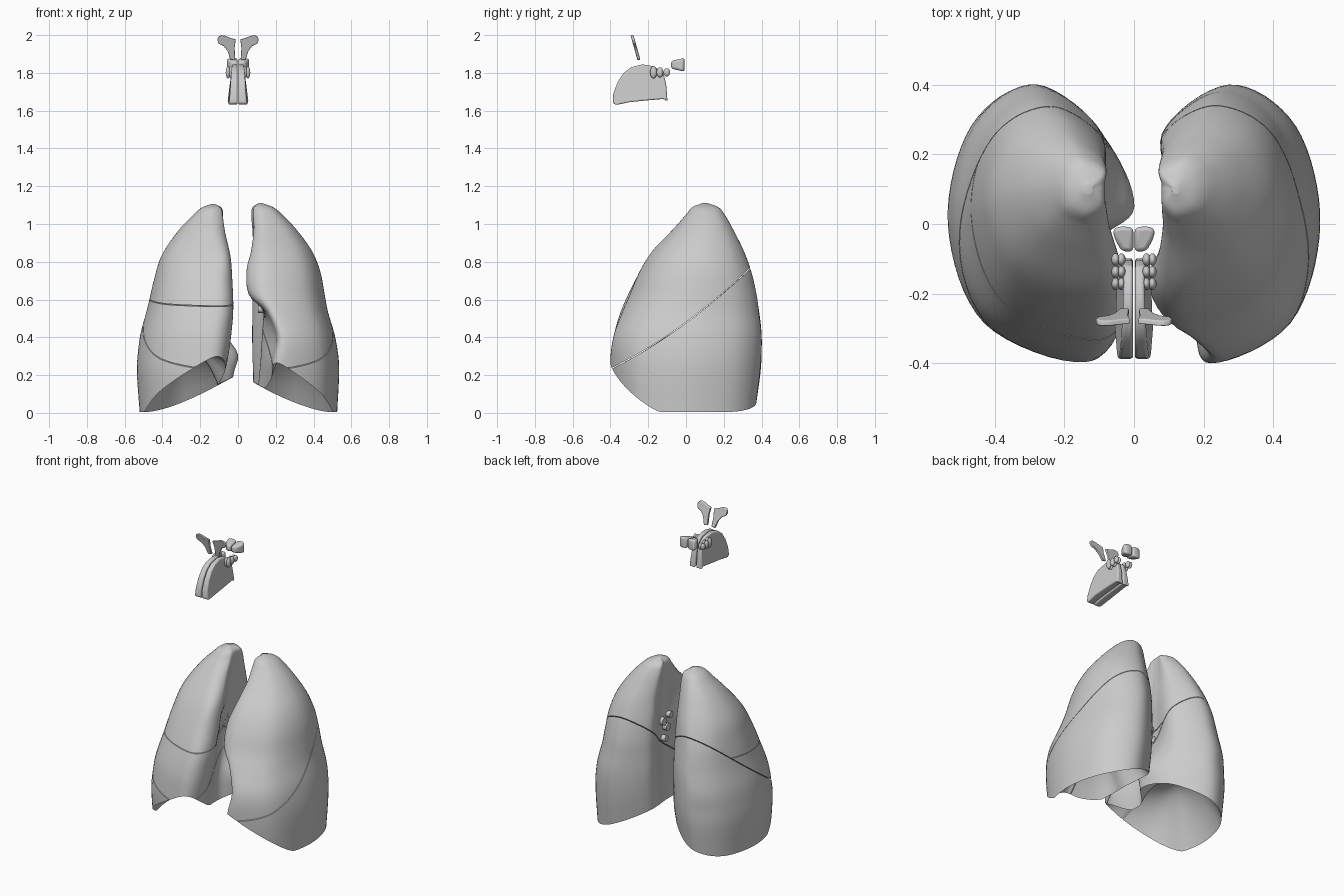
import bpy, bmesh, math
from mathutils import Vector

if "Cube" in bpy.data.objects:
    bpy.data.objects.remove(bpy.data.objects["Cube"])

# Lung sections: z, outer x, front y, front x, back y, back x, medial x at back / middle / front
LEFT = [
    (0.00, .525, -.37, .24, .365, .30, .10, .10, .21),
    (0.25, .535, -.40, .22, .395, .28, .085, .12, .17),
    (0.40, .515, -.385, .24, .40, .27, .08, .13, .19),
    (0.54, .475, -.335, .19, .385, .25, .08, .135, .14),
    (0.62, .46, -.30, .15, .375, .24, .08, .13, .06),
    (0.75, .435, -.245, .14, .345, .23, .08, .125, .045),
    (0.86, .39, -.175, .14, .305, .21, .085, .11, .07),
    (0.97, .31, -.07, .14, .25, .18, .08, .095, .085),
    (1.05, .235, .00, .13, .205, .15, .075, .08, .085),
    (1.09, .185, .035, .125, .17, .135, .08, .085, .09),
    (1.11, .13, .085, .12, .115, .12, .11, .11, .11)]
RIGHT = [
    (0.00, .52, -.37, .20, .365, .30, .12, .06, .15),
    (0.22, .535, -.40, .15, .395, .29, .09, .02, .07),
    (0.31, .53, -.395, .14, .40, .28, .09, .00, .05),
    (0.42, .515, -.38, .13, .40, .28, .09, .07, .035),
    (0.55, .48, -.34, .11, .385, .26, .09, .11, .025),
    (0.70, .445, -.27, .11, .355, .25, .09, .10, .03),
    (0.83, .405, -.195, .10, .315, .22, .09, .09, .04),
    (0.96, .32, -.08, .13, .255, .19, .09, .09, .07),
    (1.045, .24, .00, .14, .205, .16, .085, .085, .085),
    (1.085, .195, .035, .135, .17, .145, .09, .09, .095),
    (1.105, .145, .085, .13, .115, .13, .12, .12, .12)]


def lerp(a, b, t):
    return a + (b - a) * t


def section(rows, z):
    """Smoothly interpolated section parameters at height z."""
    i = 0
    while i < len(rows) - 2 and z > rows[i + 1][0]:
        i += 1
    a, b = rows[i], rows[i + 1]
    p, q = rows[max(i - 1, 0)], rows[min(i + 2, len(rows) - 1)]
    h = b[0] - a[0]
    t = min(max((z - a[0]) / h, 0), 1)
    out = []
    for k in range(1, 9):
        m0 = (b[k] - p[k]) / (b[0] - p[0]) * h
        m1 = (q[k] - a[k]) / (q[0] - a[0]) * h
        out.append((2*t**3 - 3*t*t + 1) * a[k] + (t**3 - 2*t*t + t) * m0
                   + (3*t*t - 2*t**3) * b[k] + (t**3 - t*t) * m1)
    return out


def outline(rows, z, sub=8):
    """Closed bean-shaped outline through nine control points."""
    xo, yf, xf, yb, xb, mb, mm, mf = section(rows, z)
    ym = lerp(yf, yb, .5)
    recess = max(mm, .105) if z < .75 else mm
    c = [Vector(v) for v in (
        (xf, yf), (lerp(xf, xo, .73), lerp(ym, yf, .71)), (xo, ym),
        (lerp(xb, xo, .73), lerp(ym, yb, .71)), (xb, yb),
        (mb, lerp(yf, yb, .82)), (mm, lerp(yf, yb, .56)),
        (recess, lerp(yf, yb, .42)), (mf, lerp(yf, yb, .15)))]
    n = len(c)
    pts = []
    for i in range(n):
        p0, p1, p2, p3 = (c[(i + j) % n] for j in (-1, 0, 1, 2))
        for s in range(sub):
            t = s / sub
            pts.append(.5 * (2*p1 + (p2 - p0)*t + (2*p0 - 5*p1 + 4*p2 - p3)*t*t
                             + (3*p1 - p0 - 3*p2 + p3)*t**3))
    return pts


def rim_height(p):
    f = min(max((-.14 - p.y) / .26, 0), 1)
    m = min(max((.50 - p.x) / .42, 0), 1.25)
    return min(.004 + .19 * f**1.3 + .16 * m**1.6, .30)


def lung_mesh(rows, side):
    bm = bmesh.new()
    rims = [rim_height(p) for p in outline(rows, .12)]
    n, top = len(rims), rows[-1][0]
    rings = []
    # domed hollow base, from its centre to the rim
    base = []
    for i, r in enumerate(rims):
        base.append(outline(rows, r)[i].to_3d() + Vector((0, 0, r)))
    for k in range(1, 12):
        s = k / 12
        rings.append([Vector((lerp(.29, p.x, s), lerp(0, p.y, s),
                              lerp(.34, p.z, s**2.4))) for p in base])
    # outer wall up to the apex
    for k in range(51):
        t = math.sin(k / 50 * math.pi / 2)
        ring = []
        for i, r in enumerate(rims):
            z = lerp(r, top, t)
            ring.append(outline(rows, z)[i].to_3d() + Vector((0, 0, z)))
        rings.append(ring)
    vs = [[bm.verts.new((p.x * side, p.y, p.z)) for p in ring] for ring in rings]
    for a, b in zip(vs, vs[1:]):
        for i in range(n):
            j = (i + 1) % n
            bm.faces.new((a[i], a[j], b[j], b[i]))
    bm.faces.new(vs[0])
    bm.faces.new(vs[-1])
    bmesh.ops.recalc_face_normals(bm, faces=bm.faces)
    return bm


def smooth(ob, angle=40):
    bpy.ops.object.select_all(action='DESELECT')
    ob.select_set(True)
    bpy.context.view_layer.objects.active = ob
    bpy.ops.object.shade_smooth_by_angle(angle=math.radians(angle))


def finish(bm, name, angle=40):
    me = bpy.data.meshes.new(name)
    bmesh.ops.recalc_face_normals(bm, faces=bm.faces)
    bm.to_mesh(me)
    bm.free()
    ob = bpy.data.objects.new(name, me)
    bpy.context.collection.objects.link(ob)
    smooth(ob, angle)
    return ob


def cut(bm, co, no, keep, curved):
    """Keep one side of a fissure and close the cut."""
    def bend(v):
        return .045 * (1 - ((v.co.y + .02) / .38) ** 2) if curved else 0
    for v in bm.verts:
        v.co.z += bend(v)
    no = Vector(no).normalized() * keep
    bmesh.ops.bisect_plane(bm, geom=bm.verts[:] + bm.edges[:] + bm.faces[:],
                           plane_co=Vector(co) + no * .002, plane_no=no, clear_inner=True)
    bmesh.ops.holes_fill(bm, edges=[e for e in bm.edges if e.is_boundary], sides=0)
    bmesh.ops.triangulate(bm, faces=[f for f in bm.faces if len(f.verts) > 20])
    for v in bm.verts:
        v.co.z -= bend(v)


OBLIQUE = ((0, -.39, .24), (0, -.726, 1), True)
LEVEL = ((0, -.33, .565), (0, -.10, 1), False)


def lobe(name, rows, side, *cuts):
    bm = lung_mesh(rows, side)
    for (co, no, curved), keep in cuts:
        cut(bm, co, no, keep, curved)
    finish(bm, name)


# Lung lobes
lobe("left_upper_lobe", LEFT, 1, (OBLIQUE, 1))
lobe("left_lower_lobe", LEFT, 1, (OBLIQUE, -1))
lobe("right_upper_lobe", RIGHT, -1, (OBLIQUE, 1), (LEVEL, 1))
lobe("right_middle_lobe", RIGHT, -1, (OBLIQUE, 1), (LEVEL, -1))
lobe("right_lower_lobe", RIGHT, -1, (OBLIQUE, -1))


def mirror(ob):
    ob.modifiers.new("mirror", 'MIRROR')


def slab(name, pts, place, bevel=.004):
    """Profile with two faces, placed in space by place(u, v, side), mirrored in x."""
    bm = bmesh.new()
    a, b = ([bm.verts.new(place(u, v, s)) for u, v in pts] for s in (0, 1))
    bm.faces.new(a)
    bm.faces.new(b)
    for i in range(len(pts)):
        j = (i + 1) % len(pts)
        bm.faces.new((a[i], a[j], b[j], b[i]))
    ob = finish(bm, name, 50)
    bv = ob.modifiers.new("round", 'BEVEL')
    bv.width, bv.segments = bevel, 3
    mirror(ob)


# Frontal sinuses: thin leaning wings
slab("frontal_sinus",
     [(.012, 1.978), (.04, 1.985), (.065, 1.996), (.088, 2.0), (.104, 1.992), (.11, 1.975),
      (.102, 1.955), (.075, 1.942), (.055, 1.915), (.040, 1.868), (.014, 1.872), (.018, 1.93)],
     lambda x, z, s: (x, -.286 + (2 - z) * .28 + (s - .5) * .016, z))


def nasal(y, z, s):
    width = .054 - .024 * (z - 1.63) / .21 - .05 * max(y + .26, 0) - .2 * max(-.34 - y, 0)
    return (.003 + s * width, y, z)


# Nasal cavity halves: wide below, narrow above and behind
slab("nasal_cavity",
     [(-.388, 1.64), (-.385, 1.69), (-.36, 1.755), (-.33, 1.80), (-.29, 1.83), (-.23, 1.845),
      (-.17, 1.835), (-.12, 1.80), (-.105, 1.74), (-.098, 1.65), (-.12, 1.662),
      (-.20, 1.655), (-.30, 1.645), (-.37, 1.63)], nasal, .008)

# Sphenoid sinuses: wider at the back
slab("sphenoid_sinus",
     [(.002, -.010), (.04, -.006), (.062, -.016), (.054, -.045), (.036, -.078), (.002, -.08)],
     lambda x, y, s: (x, y, 1.843 + (s - .5) * (.04 + .45 * (y + .08))), .014)

# Ethmoid air cells: two rows of three small beads
for x in (.036, .053):
    for i, y in enumerate((-.172, -.138, -.102)):
        bm = bmesh.new()
        bmesh.ops.create_uvsphere(bm, u_segments=16, v_segments=10, radius=1)
        for v in bm.verts:
            v.co = Vector((v.co.x * .012, v.co.y * .018, v.co.z * (.032 - .005 * i)))
            v.co += Vector((x, y, 1.803))
        mirror(finish(bm, "ethmoid_cell"))

# Openings of the airways and vessels on the medial lung faces
for y, z, r in ((.03, .62, .024), (.07, .67, .026), (.00, .69, .02), (.05, .55, .02)):
    bm = bmesh.new()
    bmesh.ops.create_cone(bm, cap_ends=True, segments=20, radius1=r, radius2=r, depth=.04)
    for v in bm.verts:
        v.co = Vector((v.co.z + .126, v.co.y + y, v.co.x + z))
    mirror(finish(bm, "hilum_opening"))
